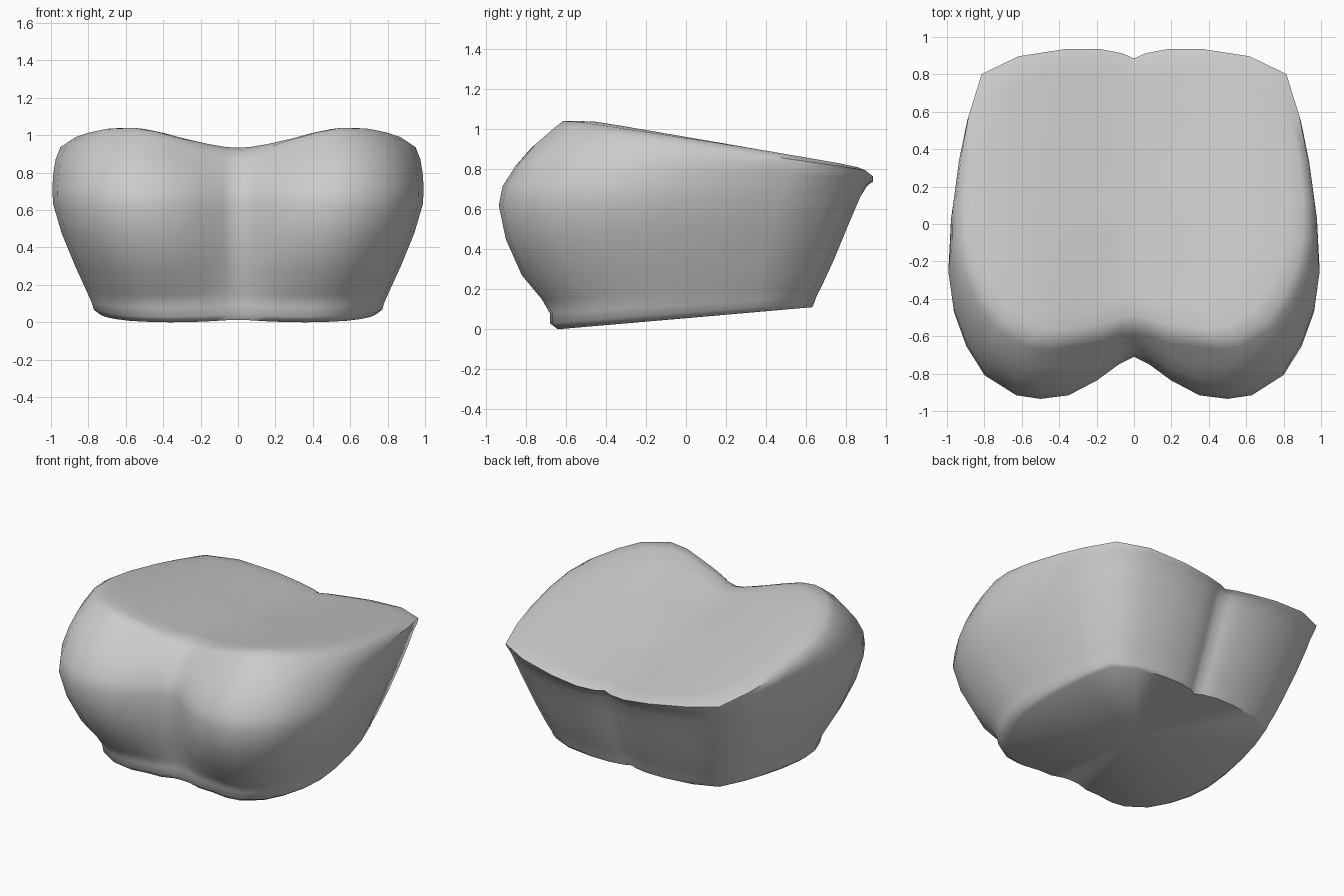
import bpy, bmesh, math

if "Cube" in bpy.data.objects:
    bpy.data.objects.remove(bpy.data.objects["Cube"])

grey = bpy.data.materials.new("light_grey")
grey.diffuse_color = (0.6, 0.6, 0.6, 1)
grey.use_nodes = True
grey.node_tree.nodes["Principled BSDF"].inputs["Base Color"].default_value = grey.diffuse_color

# Widest outline of the right half, from front notch round to back notch
half = [(0, -.70), (.08, -.74), (.2, -.83), (.35, -.91), (.5, -.93), (.63, -.91), (.8, -.8),
        (.9, -.64), (.97, -.45), (1, -.25), (.99, 0), (.95, .28), (.9, .52), (.82, .78),
        (.62, .89), (.37, .935), (.18, .935), (.06, .91), (0, .88)]
outline = half + [(-x, y) for x, y in half[-2:0:-1]]

# Levels: front y, front z, back y, back z, front width, back width, share of the middle dip
levels = [(-.64, .00, .63, .11, .72, .76, 0),
          (-.68, .03, .64, .13, .765, .78, 0),
          (-.68, .08, .65, .16, .78, .79, 0),
          (-.72, .15, .68, .22, .81, .82, 0),
          (-.82, .27, .74, .35, .87, .87, 0),
          (-.90, .45, .81, .52, .95, .93, 0),
          (-.935, .62, .87, .66, 1, .97, 0),
          (-.915, .72, .90, .72, 1, .98, .2),
          (-.85, .83, .92, .755, .985, .99, .5),
          (-.77, .93, .93, .775, .96, 1, .8),
          (-.67, 1.02, .935, .79, .92, 1, 1)]


def dip(x, y):
    """Valley along the middle, shallower towards the back."""
    depth = .115 - .035 * (y + .6)
    return depth * (1 + math.cos(math.pi * min(abs(x) / .7, 1))) / 2


def level_ring(yf, zf, yb, zb, wf, wb, share):
    ring = []
    for x, y in outline:
        t = (y + .93) / 1.865
        soft = .5 + .5 * min(1, abs(x) / .35)
        ny = y + (yf + .93) * (1 - t) * soft + (yb - .935) * t
        nx = x * (wf + (wb - wf) * t)
        ring.append((nx, ny, zf + (zb - zf) * t - share * dip(nx, ny)))
    return ring


rings = [level_ring(*lv) for lv in levels]
rim = rings[-1]
cy = .1

# Sloping top made of shrinking rings
for s in (.95, .86, .7, .5, .28):
    ring = []
    for x, y, z in rim:
        nx, ny = x * s, cy + (y - cy) * s
        top = 1.055 - .172 * (ny + .55) - dip(nx, ny)
        ring.append((nx, ny, min(top, z + .03) if s > .9 else top))
    rings.append(ring)

bm = bmesh.new()
verts = [[bm.verts.new(p) for p in r] for r in rings]
n = len(outline)
for a, b in zip(verts, verts[1:]):
    for i in range(n):
        j = (i + 1) % n
        bm.faces.new((a[i], a[j], b[j], b[i]))

# Close the top and the flat sloping base
top_mid = bm.verts.new((0, cy, 1.055 - .172 * (cy + .55) - dip(0, cy)))
base_mid = bm.verts.new((0, 0, .055))
for i in range(n):
    j = (i + 1) % n
    bm.faces.new((verts[-1][i], verts[-1][j], top_mid))
    bm.faces.new((verts[0][j], verts[0][i], base_mid))
bmesh.ops.recalc_face_normals(bm, faces=bm.faces)

mesh = bpy.data.meshes.new("two_lobed_body")
bm.to_mesh(mesh)
bm.free()
mesh.materials.append(grey)
body = bpy.data.objects.new("two_lobed_body", mesh)
bpy.context.collection.objects.link(body)
bpy.context.view_layer.objects.active = body
body.select_set(True)
bpy.ops.object.shade_smooth_by_angle(angle=math.radians(55))
